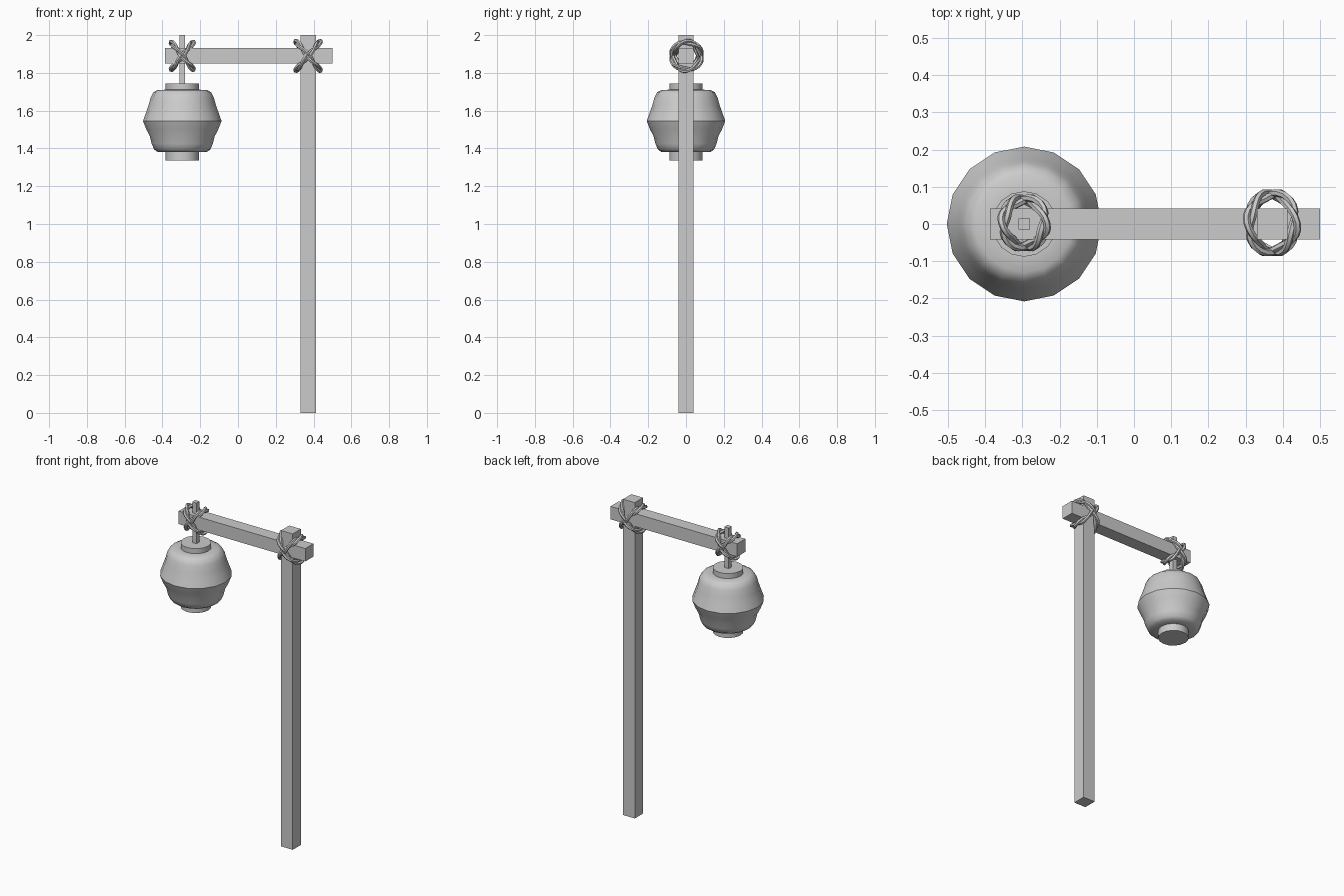
import bpy
from math import sin, cos, pi, radians
from mathutils import Vector

if "Cube" in bpy.data.objects:
    bpy.data.objects.remove(bpy.data.objects["Cube"])

LAMP_X, POST_X, BEAM_Z = -0.295, 0.371, 1.89


def make_mesh(name, verts, faces, smooth=None):
    me = bpy.data.meshes.new(name)
    me.from_pydata(verts, [], faces)
    ob = bpy.data.objects.new(name, me)
    bpy.context.collection.objects.link(ob)
    if smooth:
        bpy.ops.object.select_all(action='DESELECT')
        ob.select_set(True)
        bpy.context.view_layer.objects.active = ob
        bpy.ops.object.shade_smooth_by_angle(angle=radians(smooth))
    return ob


def box(name, lo, hi):
    v = [(x, y, z) for x in (lo[0], hi[0]) for y in (lo[1], hi[1]) for z in (lo[2], hi[2])]
    f = [(0, 1, 3, 2), (4, 6, 7, 5), (0, 4, 5, 1), (2, 3, 7, 6), (0, 2, 6, 4), (1, 5, 7, 3)]
    return make_mesh(name, v, f)


def lathe(name, profile, n=16):
    # profile runs from bottom to top, ends closed with flat caps
    v = [(LAMP_X + r * cos(2 * pi * i / n), r * sin(2 * pi * i / n), z)
         for r, z in profile for i in range(n)]
    f = [(k * n + i, k * n + (i + 1) % n, (k + 1) * n + (i + 1) % n, (k + 1) * n + i)
         for k in range(len(profile) - 1) for i in range(n)]
    f.append(tuple(reversed(range(n))))
    f.append(tuple(range(len(v) - n, len(v))))
    return make_mesh(name, v, f, 40)


def rope_ring(name, cx, diag, ry, tilt, strand=0.010, offset=0.0085, turns=3, n=30, sides=6):
    # two strands twisted around a tilted elliptical loop
    u = Vector((cos(tilt), 0, sin(tilt)))
    w = Vector((-sin(tilt), 0, cos(tilt)))
    yax = Vector((0, 1, 0))
    centre = Vector((cx, 0.003, BEAM_Z))
    v, f = [], []
    for s in range(2):
        base = len(v)
        for k in range(n):
            t = 2 * pi * k / n
            out = (u * cos(t) * ry + yax * sin(t) * diag).normalized()
            a = turns * t + s * pi
            c = centre + u * diag * cos(t) + yax * ry * sin(t)
            c += (out * cos(a) + w * sin(a)) * offset
            for j in range(sides):
                b = 2 * pi * j / sides
                v.append(c + (out * cos(b) + w * sin(b)) * strand)
        for k in range(n):
            for j in range(sides):
                k2, j2 = (k + 1) % n, (j + 1) % sides
                f.append((base + k * sides + j, base + k2 * sides + j,
                          base + k2 * sides + j2, base + k * sides + j2))
    return make_mesh(name, v, f, 50)


# Timber frame and hanging rod
box("post", (0.33, -0.041, 0), (0.412, 0.041, 2.0))
box("beam", (-0.387, -0.041, BEAM_Z - 0.041), (0.5, 0.041, BEAM_Z + 0.041))
box("hanging_rod", (LAMP_X - 0.015, -0.015, 1.73), (LAMP_X + 0.015, 0.015, 2.0))

# Paper lantern with its end caps
lathe("lantern_body", [(0.085, 1.38), (0.13, 1.381), (0.149, 1.395), (0.162, 1.425), (0.172, 1.465),
                       (0.19, 1.50), (0.208, 1.545), (0.192, 1.59), (0.178, 1.63),
                       (0.167, 1.67), (0.152, 1.698), (0.13, 1.71), (0.085, 1.711)])
lathe("lantern_top_cap", [(0.088, 1.70), (0.088, 1.743)])
lathe("lantern_bottom_cap", [(0.088, 1.335), (0.088, 1.39)])

# Crossed rope lashings
for side, sign in (("left", 1), ("right", -1)):
    rope_ring("post_lashing_" + side, POST_X, 0.096, 0.077, sign * radians(50))
    rope_ring("lamp_lashing_" + side, LAMP_X, 0.088, 0.063, sign * radians(51))
